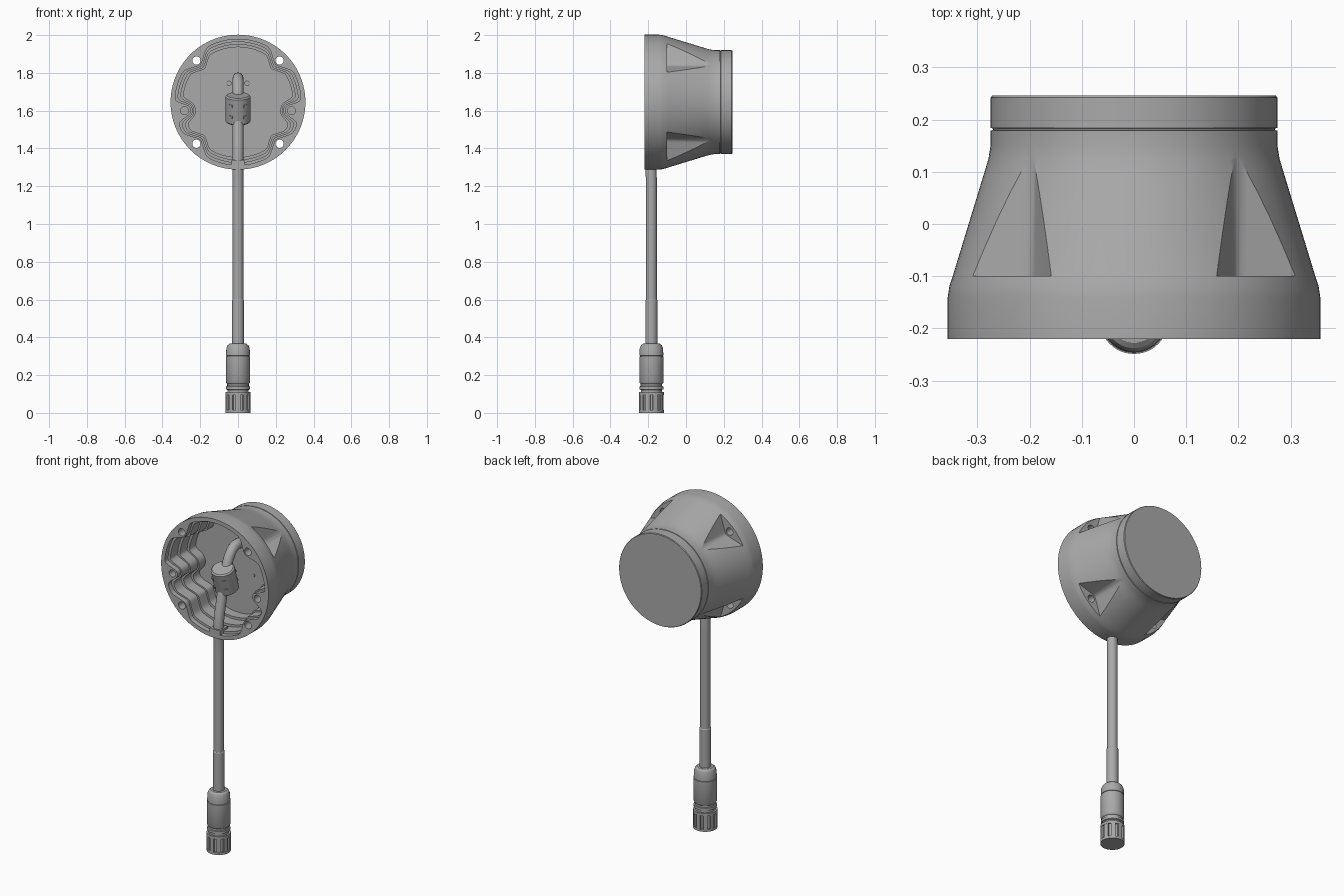
import bpy, bmesh, math
from math import sin, cos, pi, radians
from mathutils import Vector, Matrix

if "Cube" in bpy.data.objects:
    bpy.data.objects.remove(bpy.data.objects["Cube"], do_unlink=True)

grey = bpy.data.materials.new("plain grey")
grey.use_nodes = True
GREY = (0.4, 0.4, 0.4, 1)
grey.diffuse_color = GREY
grey.node_tree.nodes["Principled BSDF"].inputs["Base Color"].default_value = GREY

CZ = 1.645       # height of the housing axis
CY = -0.183      # depth of the hanging cable
FLOOR = 0.01     # depth of the housing floor
TO_Y = Matrix.Translation((0, 0, CZ)) @ Matrix.Rotation(-pi / 2, 4, 'X')


def finish(name, bm):
    bmesh.ops.remove_doubles(bm, verts=bm.verts, dist=1e-6)
    bmesh.ops.recalc_face_normals(bm, faces=bm.faces)
    mesh = bpy.data.meshes.new(name)
    bm.to_mesh(mesh)
    bm.free()
    mesh.materials.append(grey)
    ob = bpy.data.objects.new(name, mesh)
    bpy.context.collection.objects.link(ob)
    return ob


def smooth(ob, angle=30):
    bpy.ops.object.select_all(action='DESELECT')
    ob.select_set(True)
    bpy.context.view_layer.objects.active = ob
    bpy.ops.object.shade_smooth_by_angle(angle=radians(angle))


def loft(name, rings):
    """Closed skin through rings of points, capped at both ends."""
    bm = bmesh.new()
    rows = [[bm.verts.new(p) for p in ring] for ring in rings]
    for a, b in zip(rows, rows[1:]):
        for i in range(len(a)):
            j = (i + 1) % len(a)
            bm.faces.new((a[i], a[j], b[j], b[i]))
    bm.faces.new(rows[0])
    bm.faces.new(rows[-1])
    return finish(name, bm)


def lathe(name, profile, matrix, n=96):
    """Revolve (radius, height) pairs about the matrix z axis."""
    return loft(name, [[matrix @ Vector((r * cos(2 * pi * i / n), r * sin(2 * pi * i / n), h))
                        for i in range(n)] for r, h in profile])


def rod(name, x, z, r, y0, y1, n=24):
    """Cylinder along y, placed relative to the housing axis."""
    return lathe(name, [(r, y0), (r, y1)], Matrix.Translation((x, 0, z)) @ TO_Y, n)


def carve(ob, cutters):
    bpy.context.view_layer.objects.active = ob
    for c in cutters:
        c.hide_render = True
        m = ob.modifiers.new("cut", 'BOOLEAN')
        m.operation, m.solver, m.object = 'DIFFERENCE', 'EXACT', c
        bpy.ops.object.modifier_apply(modifier=m.name)
        bpy.data.objects.remove(c, do_unlink=True)


def tube(name, points, radius):
    cu = bpy.data.curves.new(name, 'CURVE')
    cu.dimensions, cu.bevel_depth, cu.bevel_resolution = '3D', radius, 6
    cu.resolution_u, cu.use_fill_caps = 8, True
    sp = cu.splines.new('BEZIER')
    sp.bezier_points.add(len(points) - 1)
    for bp, (y, z) in zip(sp.bezier_points, points):
        bp.co = (0, y, z)
        bp.handle_left_type = bp.handle_right_type = 'AUTO'
    cu.materials.append(grey)
    ob = bpy.data.objects.new(name, cu)
    bpy.context.collection.objects.link(ob)
    bpy.ops.object.select_all(action='DESELECT')
    ob.select_set(True)
    bpy.context.view_layer.objects.active = ob
    bpy.ops.object.convert(target='MESH')
    smooth(bpy.context.object, 40)


# Housing: flared bell, with a thin groove before the rear cap
housing = lathe("housing", [
    (0.357, -0.22), (0.357, -0.14), (0.354, -0.12), (0.346, -0.095), (0.288, 0.095),
    (0.279, 0.125), (0.275, 0.15), (0.275, 0.179), (0.270, 0.180), (0.270, 0.183),
    (0.275, 0.184), (0.275, 0.242), (0.272, 0.246)], TO_Y)


# Cavity: terraced recess whose outline steps inward around the screw bosses
def outline(R, wedge, boss, n=240):
    rs = []
    for i in range(n):
        t = 2 * pi * i / n
        d = abs((t % (pi / 2)) - pi / 4)
        r = min(R, wedge / cos(radians(27.4) + d))
        x, z = abs(cos(t)), sin(t)
        along = x * 0.285 - z * 0.045
        off2 = 0.285 ** 2 + 0.045 ** 2 - along ** 2
        if along > 0 and off2 < boss ** 2:
            r = min(r, along - math.sqrt(boss ** 2 - off2))
        rs.append(r)
    for _ in range(3):
        rs = [(rs[i - 1] + 2 * rs[i] + rs[(i + 1) % n]) / 4 for i in range(n)]
    return [(r * cos(2 * pi * i / n), r * sin(2 * pi * i / n)) for i, r in enumerate(rs)]


rings, steps = [], [-0.24, -0.19, -0.12, -0.05, FLOOR]
for k in range(4):
    flat = outline(0.333 - 0.014 * k, 0.246 - 0.009 * k, 0.038 + 0.008 * k)
    for y in steps[k:k + 2]:
        rings.append([(x, y, CZ + z) for x, z in flat])
cutters = [loft("cavity_cutter", rings)]

# Four rear pockets with a rounded inner corner, each with a through hole
for sx in (-1, 1):
    for sz in (-1, 1):
        prof = [(0.155, 0.32), (0.188, 0.216), (0.192, 0.205), (0.197, 0.197),
                (0.205, 0.192), (0.216, 0.188), (0.32, 0.155), (0.5, 0.5)]
        cutters.append(loft("pocket_cutter", [[(sx * x, y, CZ + sz * z) for x, z in prof]
                                              for y in (-0.1, 0.17)]))
        cutters.append(rod("hole_cutter", sx * 0.22, sz * 0.22, 0.022, -0.3, -0.05))
    # Blind side screw bore
    cutters.append(rod("bore_cutter", sx * 0.283, -0.045, 0.021, -0.3, -0.1))
carve(housing, cutters)
smooth(housing)

# Small fixings on the housing floor
for x, z in [(0.1, -0.04), (0.08, 0.065), (0.055, 0.1)]:
    for s in (-1, 1):
        smooth(rod("floor_pin", s * x, z, 0.008, FLOOR - 0.006, FLOOR + 0.01, 12))
smooth(rod("floor_pin_top", 0, 0.175, 0.01, FLOOR - 0.006, FLOOR + 0.01, 12))
for s in (-1, 1):
    smooth(rod("floor_screw", s * 0.048, 0.1, 0.014, FLOOR - 0.012, FLOOR + 0.01, 16))

# Cable: leaves the floor, bends down and hangs out of the rim
tube("cable", [(FLOOR + 0.01, 1.772), (-0.035, 1.768), (-0.08, 1.73), (-0.125, 1.61),
               (-0.163, 1.47), (CY, 1.36), (CY, 1.2), (CY, 0.34)], 0.029)
lathe_at = Matrix.Translation((0, CY, 0))
smooth(lathe("cable_sleeve", [(0.029, 0.6), (0.032, 0.595), (0.032, 0.35)], lathe_at, 32))

# Cylindrical choke around the sloping cable
tilt = Matrix.Translation((0, -0.125, 1.61)) @ Matrix.Rotation(radians(17), 4, 'X')
smooth(lathe("choke", [(0.058, -0.075), (0.066, -0.068), (0.066, 0.068), (0.058, 0.075)], tilt, 40))
for a in (-125, -55, 55, 125):
    for h in (-0.03, 0.03):
        bm = bmesh.new()
        bmesh.ops.create_cube(bm, size=1, matrix=tilt @ Matrix.Rotation(radians(a), 4, 'Z')
                              @ Matrix.Translation((0.064, 0, h)) @ Matrix.Diagonal((0.012, 0.02, 0.016, 1)))
        finish("choke_clip", bm)

# Cable clamp in the rim
bm = bmesh.new()
bmesh.ops.create_cube(bm, size=1, matrix=Matrix.Translation((0, -0.183, 1.316))
                      @ Matrix.Diagonal((0.07, 0.074, 0.048, 1)))
finish("cable_clamp", bm)

# Connector: rounded gland, main barrel, neck and coupling ring
smooth(lathe("connector_body", [
    (0.03, 0.367), (0.045, 0.366), (0.055, 0.358), (0.062, 0.34), (0.063, 0.303),
    (0.060, 0.302), (0.060, 0.299), (0.064, 0.298), (0.064, 0.162), (0.060, 0.155),
    (0.057, 0.153), (0.057, 0.142), (0.063, 0.140), (0.063, 0.125), (0.056, 0.122),
    (0.056, 0.108), (0.058, 0.107), (0.058, 0.004), (0.050, 0.004), (0.050, 0.035)],
    lathe_at, 48))
for z0, z1 in ((0, 0.014), (0.094, 0.11)):
    smooth(lathe("coupling_band", [(0.051, z0), (0.066, z0), (0.066, z1), (0.051, z1), (0.051, z0)],
                 lathe_at, 48))
for i in range(10):
    bm = bmesh.new()
    bmesh.ops.create_cube(bm, size=1, matrix=lathe_at @ Matrix.Rotation(2 * pi * (i + 0.5) / 10, 4, 'Z')
                          @ Matrix.Translation((0.059, 0, 0.054)) @ Matrix.Diagonal((0.012, 0.024, 0.09, 1)))
    finish("coupling_rib", bm)

# Contact pins inside the connector mouth
for i in range(5):
    at = lathe_at @ Matrix.Rotation(2 * pi * i / 5, 4, 'Z') @ Matrix.Translation((0.028, 0, 0))
    smooth(lathe("contact_pin", [(0.006, 0.008), (0.009, 0.012), (0.009, 0.04)], at, 12))
